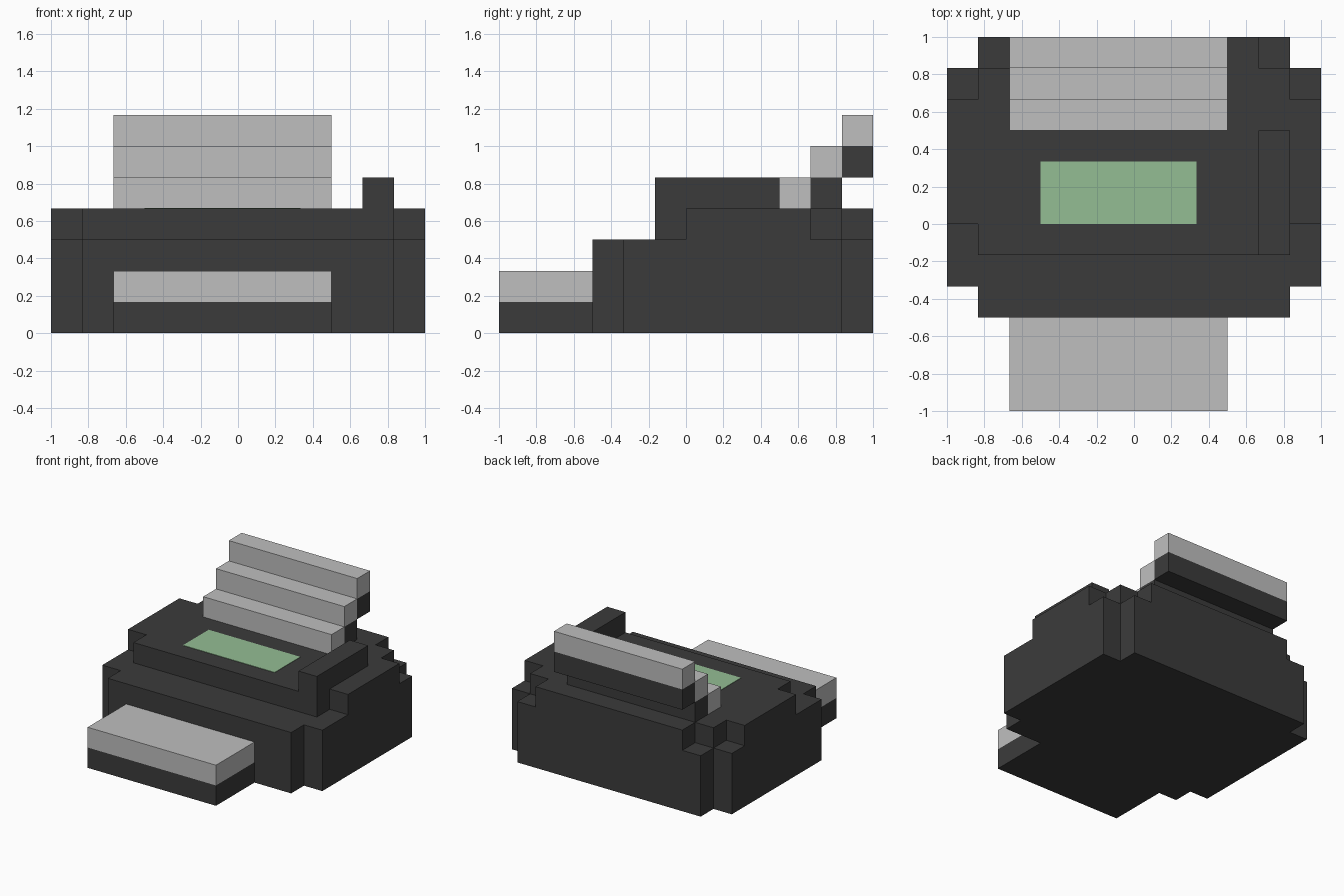
import bpy, bmesh

cube = bpy.data.objects.get("Cube")
if cube:
    bpy.data.objects.remove(cube, do_unlink=True)

U = 1 / 6  # block size


def material(name, rgb):
    m = bpy.data.materials.new(name)
    m.use_nodes = True
    m.diffuse_color = (*rgb, 1)
    m.node_tree.nodes["Principled BSDF"].inputs["Base Color"].default_value = (*rgb, 1)
    return m


dark = material("charcoal plastic", (0.0437, 0.0437, 0.0437))
grey = material("light grey", (0.52, 0.52, 0.52))
green = material("soft green", (0.296, 0.509, 0.296))


def prism(name, outline, z0, z1, mat):
    """Extrude a flat outline, given in blocks, from z0 to z1."""
    bm = bmesh.new()
    base = bm.faces.new([bm.verts.new((x * U, y * U, z0 * U)) for x, y in outline])
    ext = bmesh.ops.extrude_face_region(bm, geom=[base])["geom"]
    top = [v for v in ext if isinstance(v, bmesh.types.BMVert)]
    bmesh.ops.translate(bm, verts=top, vec=(0, 0, (z1 - z0) * U))
    bmesh.ops.recalc_face_normals(bm, faces=bm.faces)
    mesh = bpy.data.meshes.new(name)
    bm.to_mesh(mesh)
    bm.free()
    mesh.materials.append(mat)
    obj = bpy.data.objects.new(name, mesh)
    bpy.context.collection.objects.link(obj)
    return obj


def box(name, x0, x1, y0, y1, z0, z1, mat):
    return prism(name, [(x0, y0), (x1, y0), (x1, y1), (x0, y1)], z0, z1, mat)


def mirrored(half):
    return half + [(-x, y) for x, y in reversed(half)]


# Casing: two layers with stepped corners
prism("lower_casing", mirrored([(5, -3), (5, -2), (6, -2), (6, 5), (5, 5), (5, 6)]), 0, 3, dark)
prism("upper_casing", mirrored([(5, -1), (5, 0), (6, 0), (6, 4), (5, 4), (5, 5), (4, 5), (4, 6)]), 3, 4, dark)

# Raised bar on one side of the top, and the inset panel
box("control_bar", 4, 5, -1, 3, 4, 5, dark)
box("top_panel", -3, 2, 0, 2, 4, 4.02, green)

# Front tray with a sheet stack on it
box("front_tray", -4, 3, -6, -3, 0, 1, dark)
box("front_sheets", -4, 3, -6, -3, 1, 2, grey)

# Rear feeder: a staircase of sheets, each upper step on a dark support
for i in range(3):
    box(f"rear_sheets_{i + 1}", -4, 3, 3 + i, 4 + i, 4 + i, 5 + i, grey)
    if i:
        box(f"rear_support_{i}", -4, 3, 3 + i, 4 + i, 3 + i, 4 + i, dark)
